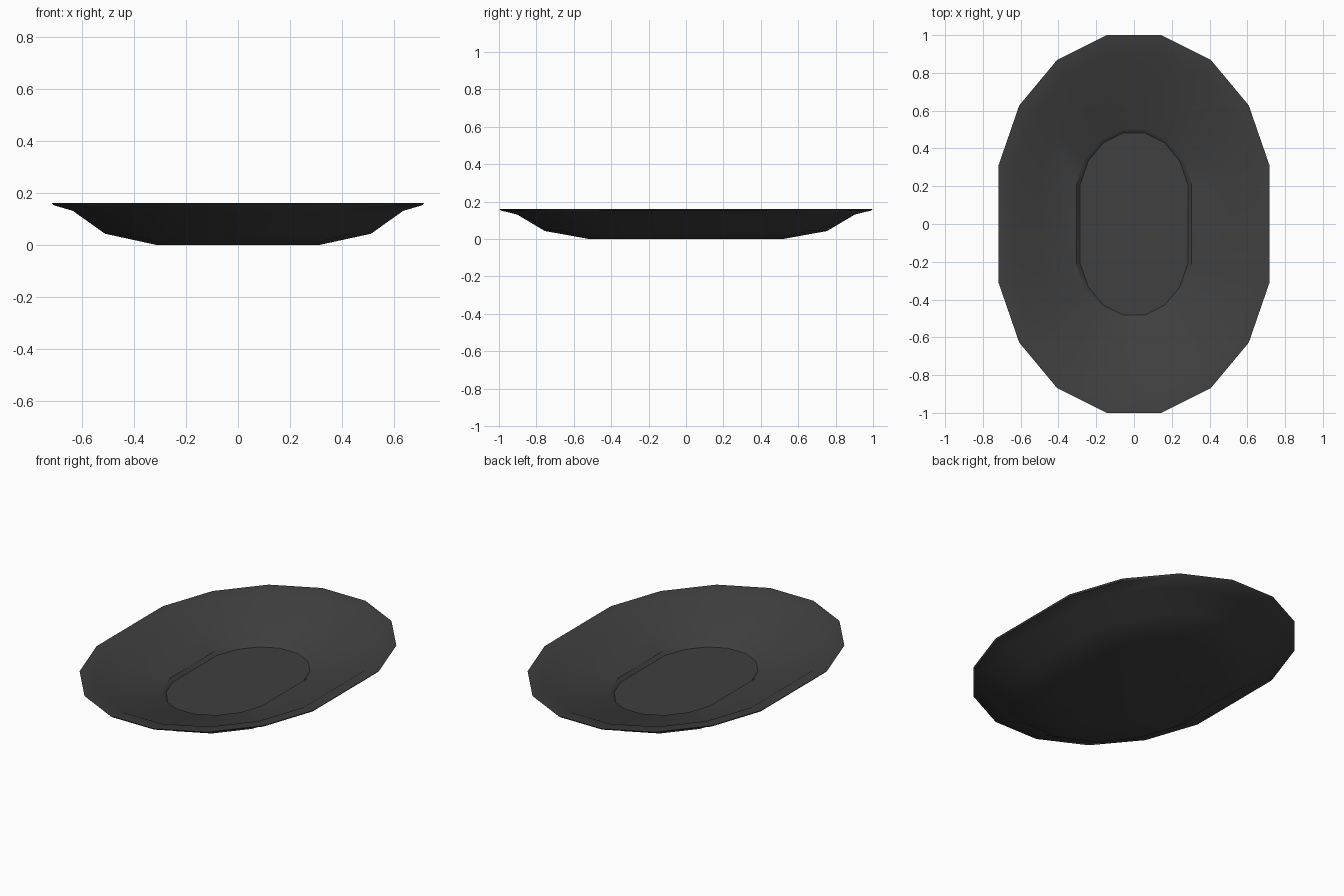
import bpy, bmesh, math

if "Cube" in bpy.data.objects:
    bpy.data.objects.remove(bpy.data.objects["Cube"])

SIDES = 16
STRETCH = 0.14      # straight length added to each half of the oval
Y_RATIO = 1.2       # long axis against short axis

# Cross-section from underside centre, round the rim, to the inner floor (half width, z)
PROFILE = [
    (0.320, 0.000), (0.522, 0.043), (0.648, 0.131), (0.724, 0.153),
    (0.731, 0.162), (0.648, 0.150), (0.512, 0.064),
    (0.311, 0.041), (0.291, 0.023),
]


def oval_ring(bm, a, z):
    ring = []
    for i in range(SIDES):
        t = (i + 0.5) * 2 * math.pi / SIDES
        y = a * Y_RATIO * math.sin(t)
        y += math.copysign(STRETCH, y)
        ring.append(bm.verts.new((a * math.cos(t), y, z)))
    return ring


# Oval dish: stacked rings joined into one closed shell
bm = bmesh.new()
rings = [oval_ring(bm, a, z) for a, z in PROFILE]
for lower, upper in zip(rings, rings[1:]):
    for i in range(SIDES):
        j = (i + 1) % SIDES
        bm.faces.new((lower[i], lower[j], upper[j], upper[i]))
bm.faces.new(rings[0][::-1])    # underside
bm.faces.new(rings[-1])         # recessed floor
bmesh.ops.recalc_face_normals(bm, faces=bm.faces[:])

mesh = bpy.data.meshes.new("oval_dish")
bm.to_mesh(mesh)
bm.free()
dish = bpy.data.objects.new("oval_dish", mesh)
bpy.context.collection.objects.link(dish)

# Dark grey glaze
grey = bpy.data.materials.new("dark_grey")
grey.diffuse_color = (0.05, 0.05, 0.05, 1)
grey.use_nodes = True
grey.node_tree.nodes["Principled BSDF"].inputs["Base Color"].default_value = grey.diffuse_color
mesh.materials.append(grey)

# Smooth walls, crisp floor and rim edges
bpy.context.view_layer.objects.active = dish
dish.select_set(True)
bpy.ops.object.shade_smooth_by_angle(angle=math.radians(35))
